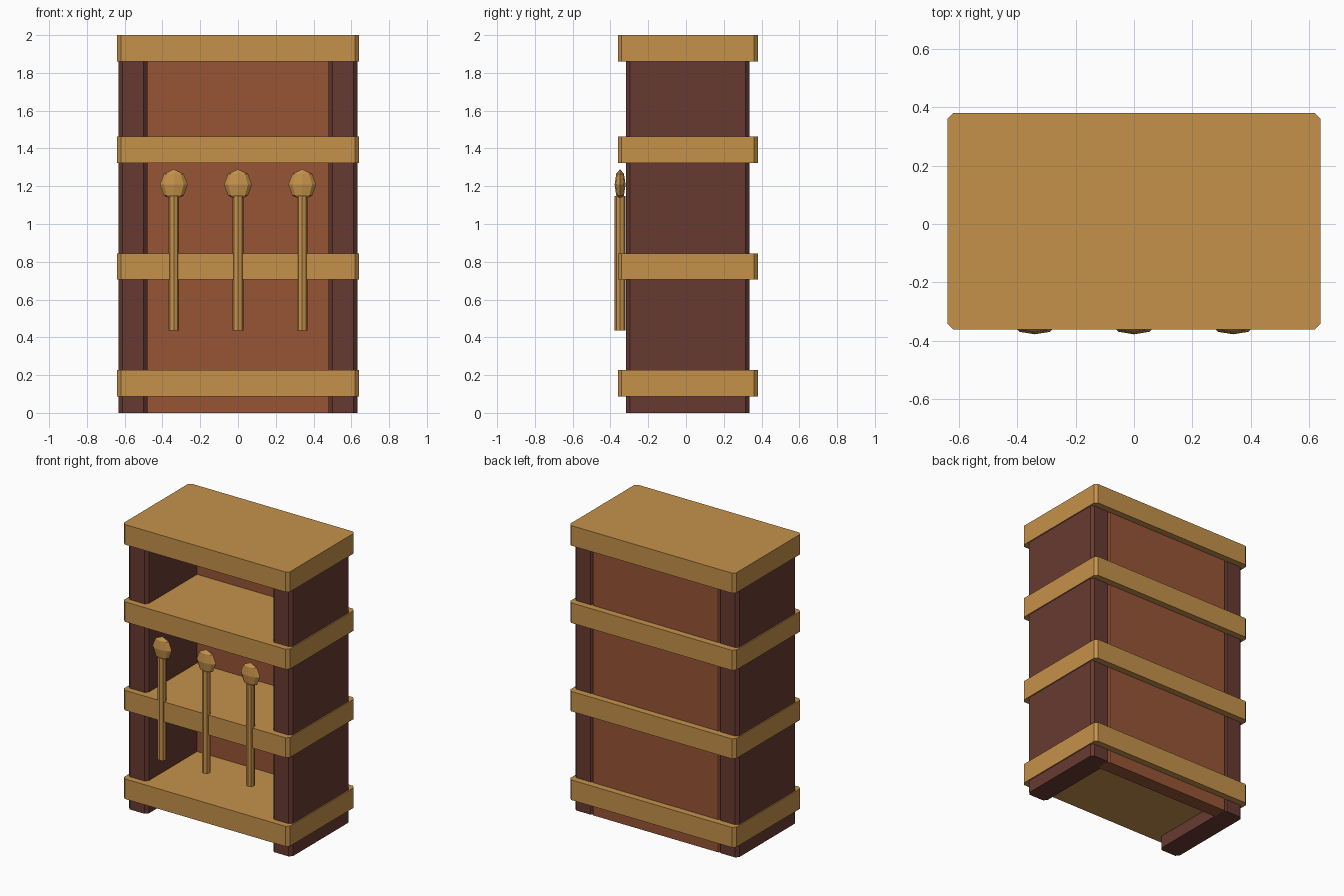
import bpy, bmesh, math

if "Cube" in bpy.data.objects:
    bpy.data.objects.remove(bpy.data.objects["Cube"])


def material(name, rgb):
    m = bpy.data.materials.new(name)
    m.diffuse_color = (*rgb, 1)
    m.use_nodes = True
    m.node_tree.nodes["Principled BSDF"].inputs["Base Color"].default_value = m.diffuse_color
    return m


tan = material("tan_wood", (0.56, 0.285, 0.07))
dark = material("dark_wood", (0.137, 0.042, 0.031))
red = material("red_brown_wood", (0.31, 0.09, 0.037))


def finish(name, bm, mat):
    bmesh.ops.recalc_face_normals(bm, faces=bm.faces)
    me = bpy.data.meshes.new(name)
    bm.to_mesh(me)
    bm.free()
    me.materials.append(mat)
    ob = bpy.data.objects.new(name, me)
    bpy.context.collection.objects.link(ob)
    return ob


def prism(name, outline, z0, z1, mat):
    """Vertical prism from an xy outline."""
    bm = bmesh.new()
    face = bm.faces.new([bm.verts.new((x, y, z0)) for x, y in outline])
    top = bmesh.ops.extrude_face_region(bm, geom=[face])["geom"]
    for v in top:
        if isinstance(v, bmesh.types.BMVert):
            v.co.z = z1
    # the extrude may drop the base face, so close it again
    bmesh.ops.holes_fill(bm, edges=[e for e in bm.edges if e.is_boundary])
    return finish(name, bm, mat)


def chamfered(x0, x1, y0, y1, c):
    return [(x0 + c, y0), (x1 - c, y0), (x1, y0 + c), (x1, y1 - c),
            (x1 - c, y1), (x0 + c, y1), (x0, y1 - c), (x0, y0 + c)]


# Shelves with chamfered vertical corners
for name, z0, z1 in (("bottom_shelf", 0.088, 0.228), ("lower_shelf", 0.706, 0.845),
                     ("upper_shelf", 1.322, 1.462), ("top_board", 1.86, 2.0)):
    prism(name, chamfered(-0.64, 0.64, -0.361, 0.38, 0.02), z0, z1, tan)

# Side walls
prism("left_side", chamfered(-0.632, -0.48, -0.317, 0.335, 0.02), 0, 1.9, dark)
prism("right_side", chamfered(0.48, 0.632, -0.317, 0.335, 0.02), 0, 1.9, dark)

# Back panel, flush with the side walls and chamfered where it meets them
prism("back_panel", chamfered(-0.502, 0.502, 0.235, 0.334, 0.02), 0, 1.9, red)

# Hanging clubs: octagonal handle with a flattened head
for i, x in enumerate((-0.34, 0, 0.34)):
    r, y = 0.0285, -0.349
    ring = [(x + r * math.cos(a * math.pi / 4), y + r * math.sin(a * math.pi / 4))
            for a in range(8)]
    prism(f"handle_{i + 1}", ring, 0.436, 1.147, tan)
    bm = bmesh.new()
    bmesh.ops.create_uvsphere(bm, u_segments=8, v_segments=4, radius=1)
    bmesh.ops.scale(bm, vec=(0.074, 0.029, 0.082), verts=bm.verts)
    bmesh.ops.translate(bm, vec=(x, y, 1.208), verts=bm.verts)
    finish(f"club_head_{i + 1}", bm, tan)
